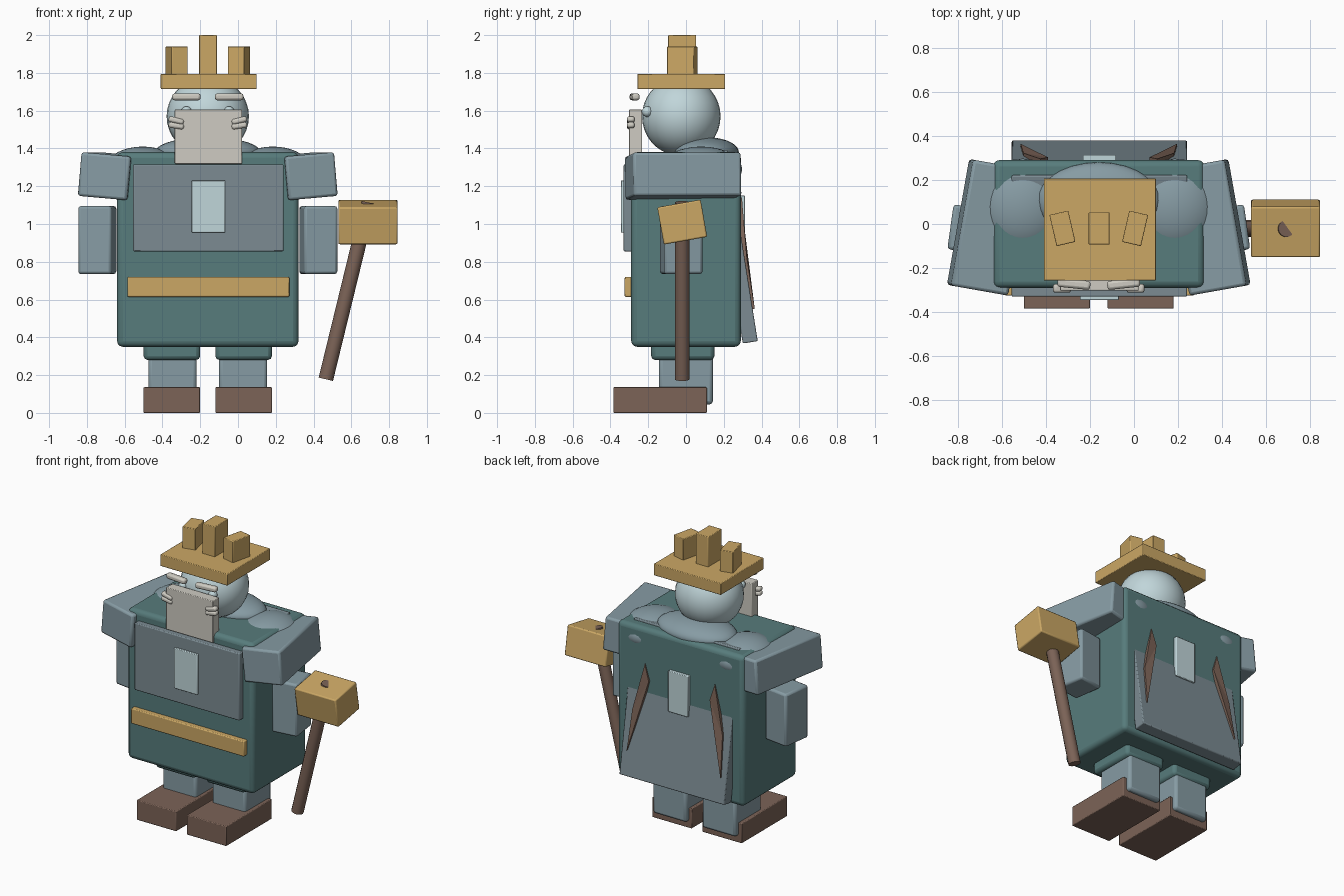
import bpy, bmesh, math
from mathutils import Vector

if "Cube" in bpy.data.objects:
    bpy.data.objects.remove(bpy.data.objects["Cube"])

CX = -0.16  # symmetry axis of the figure


def material(name, rgb):
    m = bpy.data.materials.new(name)
    m.diffuse_color = (*rgb, 1)
    m.use_nodes = True
    m.node_tree.nodes["Principled BSDF"].inputs["Base Color"].default_value = m.diffuse_color
    return m


TEAL = material("teal cloth", (0.095, 0.20, 0.20))
STEEL = material("blue grey steel", (0.24, 0.33, 0.37))
SLATE = material("slate plate", (0.20, 0.26, 0.29))
PALE = material("pale blue", (0.53, 0.67, 0.70))
GOLD = material("gold", (0.60, 0.39, 0.13))
BROWN = material("brown leather", (0.20, 0.125, 0.095))
BONE = material("bone white", (0.62, 0.60, 0.54))


def finish(name, bm, mat, loc=(0, 0, 0), rot=(0, 0, 0), bevel=0.0, segs=2, smooth=True):
    bmesh.ops.recalc_face_normals(bm, faces=bm.faces[:])
    me = bpy.data.meshes.new(name)
    bm.to_mesh(me)
    bm.free()
    me.materials.append(mat)
    ob = bpy.data.objects.new(name, me)
    bpy.context.collection.objects.link(ob)
    ob.location = loc
    ob.rotation_euler = [math.radians(a) for a in rot]
    if bevel:
        b = ob.modifiers.new("bevel", 'BEVEL')
        b.width, b.segments = bevel, segs
    if smooth:
        bpy.ops.object.select_all(action='DESELECT')
        bpy.context.view_layer.objects.active = ob
        ob.select_set(True)
        bpy.ops.object.shade_smooth_by_angle(angle=math.radians(35))
    return ob


def box(name, loc, size, mat, rot=(0, 0, 0), bevel=0.006, segs=2):
    bm = bmesh.new()
    bmesh.ops.create_cube(bm, size=1)
    bmesh.ops.scale(bm, vec=size, verts=bm.verts)
    return finish(name, bm, mat, loc, rot, bevel, segs)


def ball(name, loc, radii, mat):
    bm = bmesh.new()
    bmesh.ops.create_uvsphere(bm, u_segments=28, v_segments=18, radius=1)
    bmesh.ops.scale(bm, vec=radii, verts=bm.verts)
    return finish(name, bm, mat, loc)


def rod(name, a, b, r, mat, sides=14):
    a, b = Vector(a), Vector(b)
    bm = bmesh.new()
    bmesh.ops.create_cone(bm, cap_ends=True, segments=sides, radius1=r, radius2=r,
                          depth=(b - a).length)
    ob = finish(name, bm, mat, (a + b) / 2)
    ob.rotation_euler = (b - a).to_track_quat('Z', 'Y').to_euler()
    return ob


# Torso with chest plate, belt and gems
box("torso", (CX, 0, 0.865), (0.96, 0.58, 1.03), TEAL, bevel=0.03, segs=3)
box("chest_plate", (-0.157, -0.29, 1.085), (0.796, 0.08, 0.46), SLATE)
box("belt", (-0.157, -0.29, 0.667), (0.857, 0.07, 0.105), GOLD)
box("front_gem", (-0.157, -0.32, 1.093), (0.176, 0.05, 0.276), PALE, bevel=0.004)
box("back_gem", (-0.157, 0.285, 1.01), (0.15, 0.056, 0.28), PALE, bevel=0.004)

# Slanted cape passing into the back, and collar
box("cape", (-0.157, 0.26, 0.88), (0.796, 0.08, 1.025), SLATE, rot=(9, 0, 0))
ball("collar", (CX, 0.105, 1.38), (0.28, 0.175, 0.08), STEEL)

# Head, hat and crown blocks
ball("head", (CX, -0.025, 1.57), (0.218, 0.208, 0.21), PALE)
box("hat_brim", (-0.155, -0.025, 1.755), (0.508, 0.465, 0.08), GOLD, bevel=0.004)
box("crown_middle", (-0.158, -0.02, 1.885), (0.095, 0.148, 0.23), GOLD, bevel=0.004)

# Beard
box("beard", (-0.157, -0.267, 1.462), (0.356, 0.07, 0.287), BONE, bevel=0.004)

# Paired parts
for s, side in ((-1, "left"), (1, "right")):
    def X(d):
        return CX + s * d

    box("crown_" + side, (X(0.165), -0.02, 1.86), (0.088, 0.145, 0.16), GOLD,
        rot=(0, 0, -13 * s), bevel=0.004)
    box("eyebrow_" + side, (X(0.113), -0.272, 1.673), (0.15, 0.04, 0.036), BONE,
        rot=(0, 0, 6 * s), bevel=0.012)
    ball("eye_" + side, (X(0.113), -0.205, 1.595), (0.028, 0.028, 0.028), PALE)
    for k, (z, tilt) in enumerate(((1.548, -14), (1.520, -9))):
        box(f"moustache_{side}_{k}", (X(0.167), -0.292, z), (0.082, 0.04, 0.03), BONE,
            rot=(0, tilt * s, 0), bevel=0.011)

    # Shoulders and arms
    box("shoulder_pad_" + side, (X(0.5), -0.015, 1.253), (0.265, 0.58, 0.232), STEEL,
        rot=(0, -5 * s, 10 * s), bevel=0.014)
    ball("shoulder_" + side, (X(0.345), 0.08, 1.29), (0.2, 0.217, 0.12), STEEL)
    box("arm_" + side, (X(0.585), -0.025, 0.915), (0.178, 0.205, 0.36), STEEL,
        rot=(0, 0, 8 * s), bevel=0.014)

    # Legs and boots
    box("thigh_" + side, (X(0.19), -0.017, 0.36), (0.3, 0.335, 0.16), TEAL, bevel=0.022)
    box("shin_" + side, (X(0.187), 0, 0.18), (0.255, 0.285, 0.27), STEEL, bevel=0.018)
    box("boot_" + side, (X(0.19), -0.137, 0.068), (0.3, 0.495, 0.136), BROWN, bevel=0.005)

    # Flat pointed strap lying on the back, sunk into torso and cape
    outline = [(0.265, 0.296, 1.14), (0.231, 0.303, 1.03),
               (0.355, 0.364, 0.55), (0.342, 0.322, 0.82)]
    bm = bmesh.new()
    outer = [bm.verts.new((X(d), y, z)) for d, y, z in outline]
    inner = [bm.verts.new((X(d), y - 0.05, z)) for d, y, z in outline]
    # crease along the long diagonal
    bm.faces.new((outer[0], outer[1], outer[3]))
    bm.faces.new((outer[1], outer[2], outer[3]))
    bm.faces.new((inner[0], inner[1], inner[3]))
    bm.faces.new((inner[1], inner[2], inner[3]))
    for i in range(4):
        j = (i + 1) % 4
        bm.faces.new((outer[i], outer[j], inner[j], inner[i]))
    finish("back_strap_" + side, bm, BROWN, smooth=False)

# Hammer
box("hammer_head", (0.688, -0.02, 1.01), (0.314, 0.233, 0.2), GOLD, rot=(10, 0, 0), bevel=0.008)
rod("hammer_handle", (0.465, -0.02, 0.178), (0.693, -0.02, 1.113), 0.039, BROWN)
